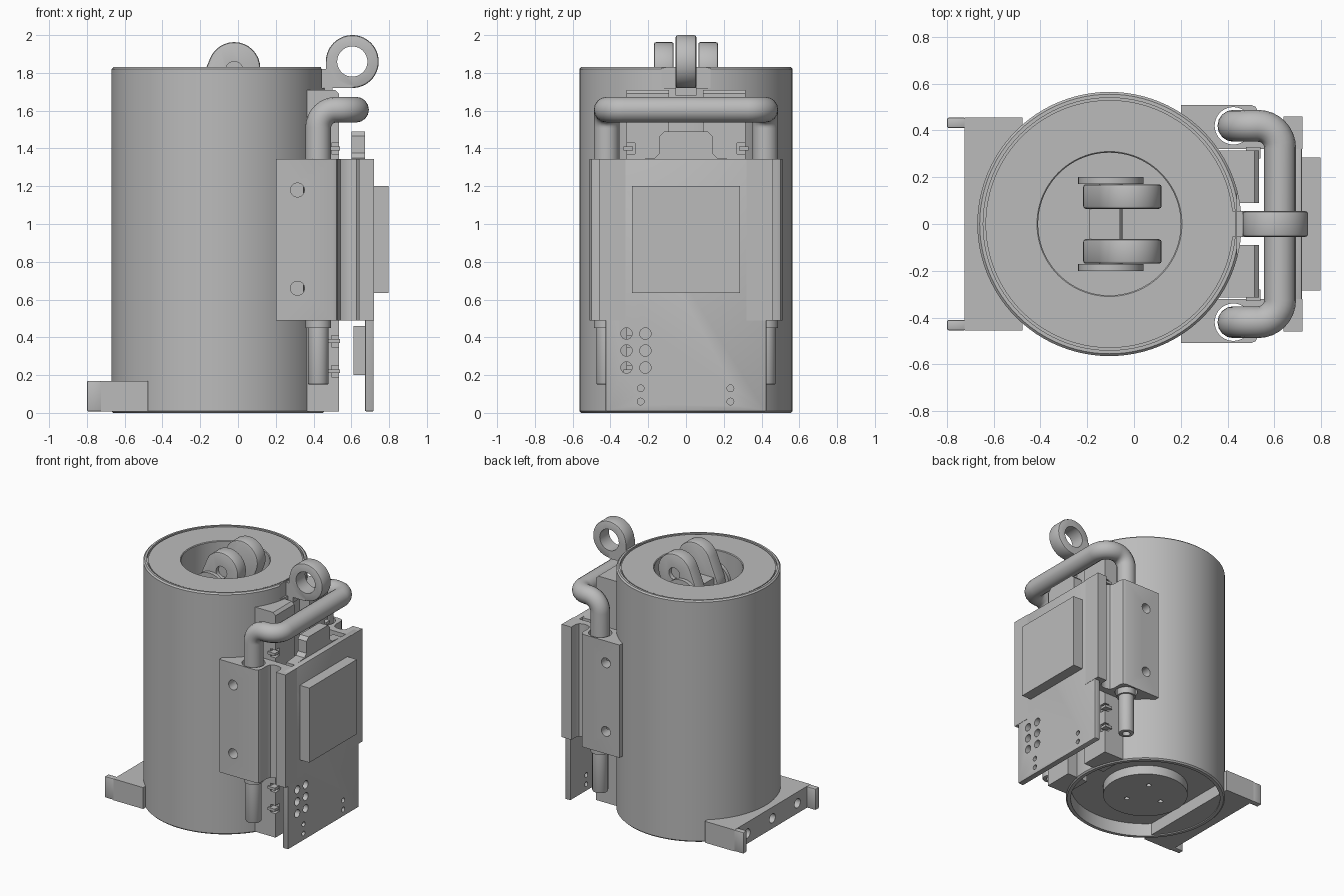
import bpy, bmesh, math
from mathutils import Vector, Matrix

default = bpy.data.objects.get("Cube")
if default:
    bpy.data.objects.remove(default)

grey = bpy.data.materials.new("plain_grey")
grey.use_nodes = True
grey.diffuse_color = (0.5, 0.5, 0.5, 1)
grey.node_tree.nodes["Principled BSDF"].inputs["Base Color"].default_value = (0.5, 0.5, 0.5, 1)

CX = -0.105      # axis of the main cylinder
TURN = {"x": Matrix.Rotation(math.pi / 2, 4, "Y"),
        "y": Matrix.Rotation(math.pi / 2, 4, "X"),
        "z": Matrix()}


def activate(ob):
    bpy.ops.object.select_all(action="DESELECT")
    ob.select_set(True)
    bpy.context.view_layer.objects.active = ob


def finish(name, bm, bevel=0):
    bmesh.ops.recalc_face_normals(bm, faces=bm.faces)
    me = bpy.data.meshes.new(name)
    bm.to_mesh(me)
    bm.free()
    me.materials.append(grey)
    ob = bpy.data.objects.new(name, me)
    bpy.context.collection.objects.link(ob)
    activate(ob)
    if bevel:
        mod = ob.modifiers.new("edge", "BEVEL")
        mod.width, mod.segments = bevel, 2
        bpy.ops.object.modifier_apply(modifier=mod.name)
    return ob


def box(name, x, y, z, bevel=0):
    bm = bmesh.new()
    bmesh.ops.create_cube(bm, size=1)
    for v in bm.verts:
        v.co = [(a[0] + a[1]) / 2 + c * (a[1] - a[0]) for a, c in zip((x, y, z), v.co)]
    return finish(name, bm, bevel)


def rod(name, centre, r, length, axis="z", bevel=0, n=40):
    bm = bmesh.new()
    bmesh.ops.create_cone(bm, cap_ends=True, segments=n, radius1=r, radius2=r, depth=length,
                          matrix=Matrix.Translation(centre) @ TURN[axis])
    return finish(name, bm, bevel)


def extrude(name, points, step, bevel=0):
    bm = bmesh.new()
    face = bm.faces.new([bm.verts.new(p) for p in points])
    new = bmesh.ops.extrude_face_region(bm, geom=[face])["geom"]
    bmesh.ops.translate(bm, vec=step, verts=[g for g in new if isinstance(g, bmesh.types.BMVert)])
    return finish(name, bm, bevel)


def cut(ob, cutters, mode="DIFFERENCE"):
    for c in cutters:
        activate(ob)
        mod = ob.modifiers.new("cut", "BOOLEAN")
        mod.operation, mod.object, mod.solver = mode, c, "EXACT"
        bpy.ops.object.modifier_apply(modifier=mod.name)
        bpy.data.objects.remove(c)
    return ob


def capsule(name, a, b, r, y0, y1, bevel=0):
    # Rounded link in the xz plane, from circle a to circle b
    a, b = Vector(a), Vector(b)
    base = math.atan2(b.y - a.y, b.x - a.x)
    pts = []
    for c, start in ((b, base - math.pi / 2), (a, base + math.pi / 2)):
        for i in range(17):
            t = start + math.pi * i / 16
            pts.append((c.x + r * math.cos(t), y0, c.y + r * math.sin(t)))
    return extrude(name, pts, (0, y1 - y0, 0), bevel)


# Main cylinder: underside recess with boss, rim groove and top well
profile = [(0, .03), (.3, .03), (.3, .1), (.53, .1), (.53, 0), (.555, 0), (.565, .01),
           (.565, 1.82), (.555, 1.83), (.54, 1.83), (.54, 1.81), (.53, 1.81), (.53, 1.825),
           (.31, 1.825), (.305, 1.82), (.305, 1.55), (0, 1.55)]
bm = bmesh.new()
verts = [bm.verts.new((CX + r, 0, z)) for r, z in profile]
edges = [bm.edges.new(p) for p in zip(verts, verts[1:])]
bmesh.ops.spin(bm, geom=verts + edges, cent=(CX, 0, 0), axis=(0, 0, 1),
               angle=2 * math.pi, steps=96, use_duplicate=False)
bmesh.ops.remove_doubles(bm, verts=bm.verts, dist=1e-4)
body = finish("main_cylinder", bm)
holes = [rod("hole", (CX + .14 * math.cos(t), .14 * math.sin(t), .03), .018, .1, n=16)
         for t in (math.pi / 3 * k for k in (1, 3, 5))]
cut(body, holes + [box("slot", (.44, .6), (-.13, .13), (1.72, 1.9))])

# Clevis in the top well
for side, s in (("left", 1), ("right", -1)):
    y0, y1 = sorted((s * .065, s * .17))
    lobe = capsule("clevis_lobe_" + side, (-.08, 1.68), (-.02, 1.825), .138, y0, y1, .012)
    cut(lobe, [rod("hole", (-.02, s * .17, 1.815), .045, .06, "y")])
    y0, y1 = sorted((s * .172, s * .2))
    capsule("clevis_cheek_" + side, (-.1, 1.54), (-.1, 1.66), .14, y0, y1)
rod("clevis_pin", (-.1, 0, 1.66), .05, .38, "y")
box("clevis_web", (-.19, -.06), (-.07, .07), (1.54, 1.74))

# Lifting eye with its lug
eye = rod("lifting_eye", (.605, 0, 1.86), .14, .11, "y", .012, 56)
cut(eye, [box("lug", (.465, .605), (-.055, .055), (1.72, 1.86))], "UNION")
cut(eye, [rod("bore", (.605, 0, 1.86), .08, .3, "y", n=48)])
box("eye_root", (.38, .5), (-.055, .055), (1.68, 1.82))

# Foot bracket with end flanges and bolt holes
foot = box("foot_bracket", (-.725, -.477), (-.455, .455), (.008, .17))
cut(foot, [rod("hole", (-.725, y, .085), .035, .16, "x", n=24) for y in (-.3, 0, .3)])
for side, s in (("left", 1), ("right", -1)):
    y0, y1 = sorted((s * .41, s * .455))
    box("foot_flange_" + side, (-.8, -.72), (y0, y1), (.008, .17), .008)

# Carrier rails, clamps and lower rods, mirrored left and right
for side, s in (("left", 1), ("right", -1)):
    y0, y1 = sorted((s * .09, s * .315))
    rail = extrude("rail_" + side, [(.36, y0, .008), (.535, y0, .008), (.535, y0, 1.69),
                                    (.515, y0, 1.71), (.36, y0, 1.71)], (0, y1 - y0, 0))
    notches = []
    for z in (.21, .37, 1.39):
        y0, y1 = sorted((s * .27, s * .34))
        notches.append(box("notch", (.495, .56), (y0, y1), (z - .02, z + .04)))
        y0, y1 = sorted((s * .28, s * .33))
        box("rail_clip_" + side, (.48, .54), (y0, y1), (z, z + .02))
    cut(rail, notches)

    outline = [(.2, .51), (.5, .51), (.521, .501), (.53, .48), (.53, .41), (.542, .382),
               (.57, .37), (.6, .37), (.628, .382), (.64, .41), (.64, .46), (.72, .46),
               (.72, .32), (.2, .32)]
    clamp = extrude("clamp_" + side, [(x, s * y, .49) for x, y in outline], (0, 0, .855))
    bores = [rod("bore", (.425, s * .42, .92), .08, 1.2)]
    bores += [rod("bolt", (.315, s * .51, z), .037, .16, "y", n=28) for z in (.66, 1.18)]
    cut(clamp, bores)

    lower = rod("lower_rod_" + side, (.425, s * .42, .4), .055, .5, "z", .008)
    cut(lower, [rod("bore", (.425, s * .42, .15), .028, .12)])

# Bent tube handle
def bend(corner, before, after, r):
    c, p, q = Vector(corner), Vector(before), Vector(after)
    u, v = (p - c).normalized() * r, (q - c).normalized() * r
    steps = [math.pi / 2 * i / 8 for i in range(9)]
    return [c + u * (1 - math.sin(t)) + v * (1 - math.cos(t)) for t in steps]

corners = [(.425, -.42, .45), (.425, -.42, 1.605), (.625, -.42, 1.605),
           (.625, .42, 1.605), (.425, .42, 1.605), (.425, .42, .45)]
path = [Vector(corners[0])]
for a, b, c in zip(corners, corners[1:], corners[2:]):
    path += bend(b, a, c, .095)
path.append(Vector(corners[-1]))
curve = bpy.data.curves.new("handle", "CURVE")
curve.dimensions = "3D"
curve.bevel_depth, curve.bevel_resolution, curve.use_fill_caps = .068, 6, True
spline = curve.splines.new("POLY")
spline.points.add(len(path) - 1)
for point, co in zip(spline.points, path):
    point.co = (*co, 1)
curve.materials.append(grey)
handle = bpy.data.objects.new("handle", curve)
bpy.context.collection.objects.link(handle)
activate(handle)
bpy.ops.object.convert(target="MESH")

# Front panel with its holes, raised cover and backing pieces
panel = box("front_panel", (.672, .718), (-.425, .425), (.008, 1.345), .006)
drills = [rod("hole", (.7, y, z), .03, .2, "x", n=24)
          for y in (-.315, -.215) for z in (.24, .33, .42)]
drills += [rod("hole", (.7, y, z), .018, .2, "x", n=16) for y in (-.24, .235) for z in (.06, .13)]
cut(panel, drills)
box("panel_cover", (.715, .798), (-.285, .285), (.635, 1.2))
box("lower_backing", (.612, .673), (-.14, .14), (.2, .46))
extrude("panel_tab", [(.6, -.28, 1.2), (.6, .28, 1.2), (.6, .28, 1.34), (.6, .165, 1.35),
                      (.6, .14, 1.375), (.6, .14, 1.465), (.6, .115, 1.49), (.6, -.115, 1.49),
                      (.6, -.14, 1.465), (.6, -.14, 1.375), (.6, -.165, 1.35),
                      (.6, -.28, 1.34)], (.073, 0, 0))

# Smooth the round faces and keep edges crisp
for ob in bpy.context.collection.objects:
    if ob.type == "MESH" and grey.name in ob.data.materials:
        activate(ob)
        bpy.ops.object.shade_smooth_by_angle(angle=math.radians(30))
